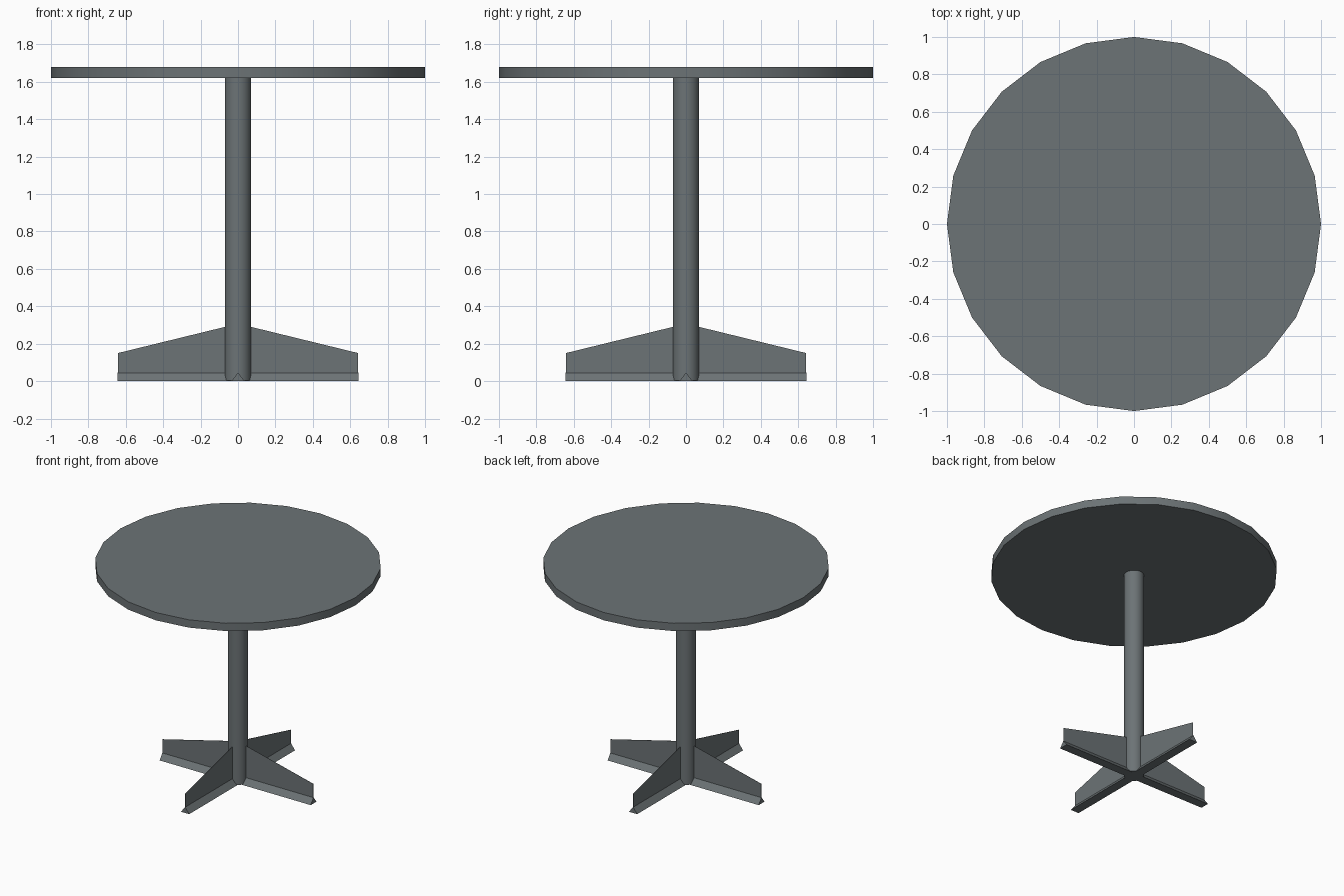
import bpy, bmesh, math

if "Cube" in bpy.data.objects:
    bpy.data.objects.remove(bpy.data.objects["Cube"])

mat = bpy.data.materials.new("slate grey")
mat.diffuse_color = (0.15, 0.172, 0.18, 1.0)
mat.use_nodes = True
mat.node_tree.nodes["Principled BSDF"].inputs["Base Color"].default_value = mat.diffuse_color


def cylinder(name, radius, z0, z1, sides=24):
    bm = bmesh.new()
    rings = []
    for z in (z0, z1):
        rings.append([bm.verts.new((radius * math.cos(2 * math.pi * i / sides),
                                    radius * math.sin(2 * math.pi * i / sides), z))
                      for i in range(sides)])
    low, high = rings
    bm.faces.new(low[::-1])
    bm.faces.new(high)
    for i in range(sides):
        j = (i + 1) % sides
        bm.faces.new((low[i], low[j], high[j], high[i]))
    return finish(name, bm, True)


def finish(name, bm, smooth=False):
    bm.normal_update()
    mesh = bpy.data.meshes.new(name)
    bm.to_mesh(mesh)
    bm.free()
    mesh.materials.append(mat)
    obj = bpy.data.objects.new(name, mesh)
    bpy.context.collection.objects.link(obj)
    if smooth:
        bpy.ops.object.select_all(action='DESELECT')
        obj.select_set(True)
        bpy.context.view_layer.objects.active = obj
        bpy.ops.object.shade_smooth_by_angle(angle=math.radians(30))
    return obj


def leg(name, angle):
    bm = bmesh.new()
    # thin upright fin, tapering outwards
    fin = [(0.0, 0.04), (0.642, 0.04), (0.642, 0.15), (0.0, 0.307)]
    t = 0.001
    a = [bm.verts.new((x, -t, z)) for x, z in fin]
    b = [bm.verts.new((x, t, z)) for x, z in fin]
    bm.faces.new(a)
    bm.faces.new(b[::-1])
    for i in range(4):
        j = (i + 1) % 4
        bm.faces.new((a[j], a[i], b[i], b[j]))
    # triangular foot strip along the floor
    tri = [(-0.035, 0.0), (0.035, 0.0), (0.0, 0.046)]
    a = [bm.verts.new((0.0, y, z)) for y, z in tri]
    b = [bm.verts.new((0.644, y, z)) for y, z in tri]
    bm.faces.new(a[::-1])
    bm.faces.new(b)
    for i in range(3):
        j = (i + 1) % 3
        bm.faces.new((a[i], a[j], b[j], b[i]))
    bmesh.ops.recalc_face_normals(bm, faces=bm.faces)
    obj = finish(name, bm)
    obj.rotation_euler.z = angle
    return obj


# round top and central column
cylinder("table_top", 1.0, 1.62, 1.68)
cylinder("column", 0.07, 0.002, 1.63)

# four legs in a cross
for i, side in enumerate(("right", "back", "left", "front")):
    leg(side + "_leg", i * math.pi / 2)
